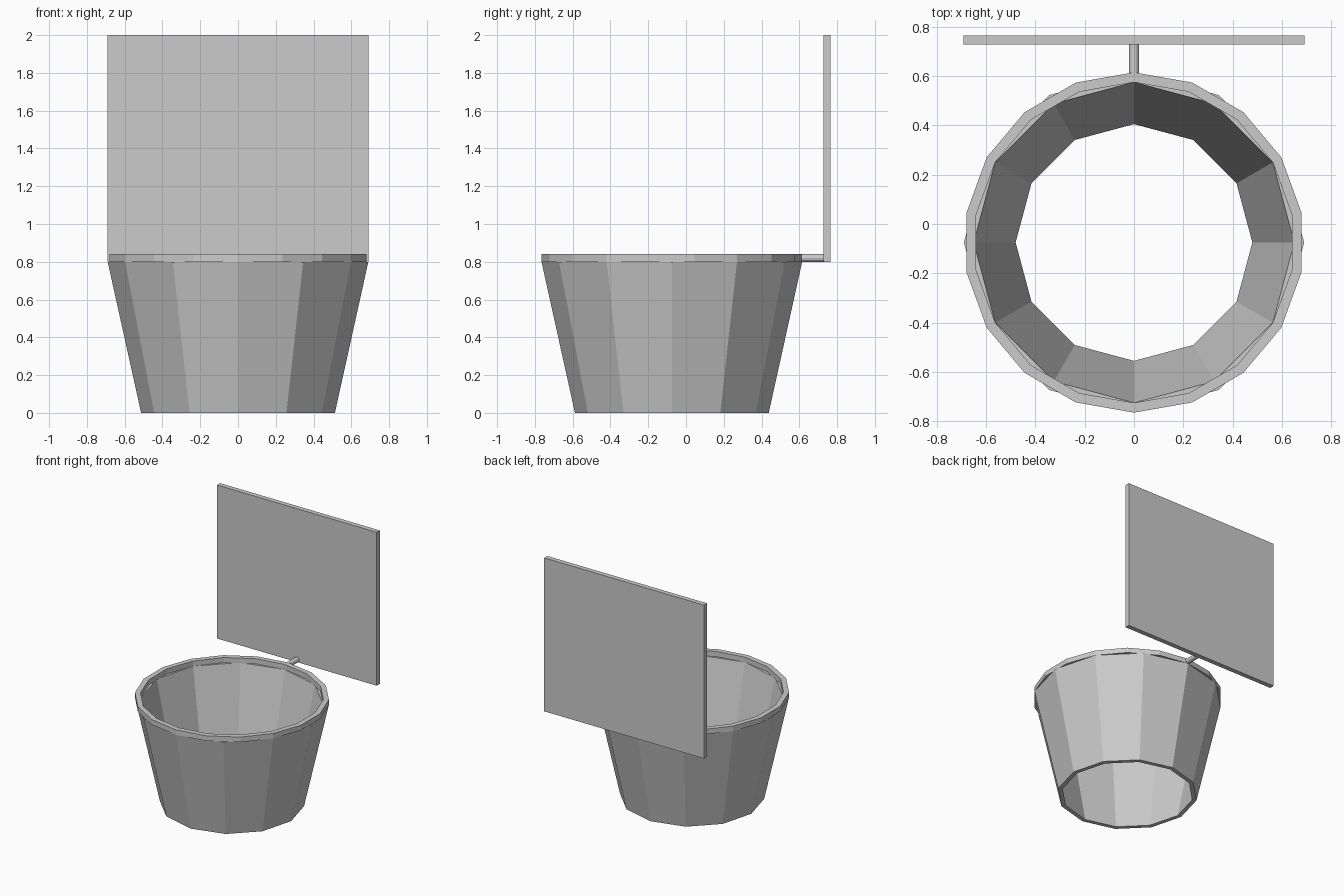
import bpy, bmesh
from math import sin, cos, pi
from mathutils import Matrix

if "Cube" in bpy.data.objects:
    bpy.data.objects.remove(bpy.data.objects["Cube"])

CY = -0.075  # centre of the basket in y


def finish(name, bm):
    bmesh.ops.recalc_face_normals(bm, faces=bm.faces)
    me = bpy.data.meshes.new(name)
    bm.to_mesh(me)
    bm.free()
    ob = bpy.data.objects.new(name, me)
    bpy.context.collection.objects.link(ob)
    return ob


def lathe_ring(name, profile, sides):
    """Sweep a closed (radius, z) profile round the basket axis."""
    bm = bmesh.new()
    rings = []
    for i in range(sides):
        a = pi / 2 + 2 * pi * i / sides
        rings.append([bm.verts.new((r * cos(a), CY + r * sin(a), z)) for r, z in profile])
    n = len(profile)
    for i in range(sides):
        p, q = rings[i], rings[(i + 1) % sides]
        for j in range(n):
            k = (j + 1) % n
            bm.faces.new((p[j], q[j], q[k], p[k]))
    return finish(name, bm)


# Tapered open basket wall, 12 sides
lathe_ring("basket_wall", [(0.513, 0), (0.69, 0.8), (0.65, 0.8), (0.48, 0)], 12)

# Rim ring, 18 sides
lathe_ring("rim", [(0.69, 0.8), (0.69, 0.84), (0.65, 0.84), (0.65, 0.8)], 18)

# Rod joining rim to board
bm = bmesh.new()
y0, y1 = 0.595, 0.73
bmesh.ops.create_cone(bm, cap_ends=True, segments=12, radius1=0.021, radius2=0.021,
                      depth=y1 - y0,
                      matrix=Matrix.Translation((0, (y0 + y1) / 2, 0.82)) @ Matrix.Rotation(pi / 2, 4, 'X'))
finish("connecting_rod", bm)

# Flat backboard
bm = bmesh.new()
bmesh.ops.create_cube(bm, size=1, matrix=Matrix.Translation((0, 0.746, 1.4)) @ Matrix.Diagonal((1.382, 0.038, 1.2, 1)))
finish("backboard", bm)
